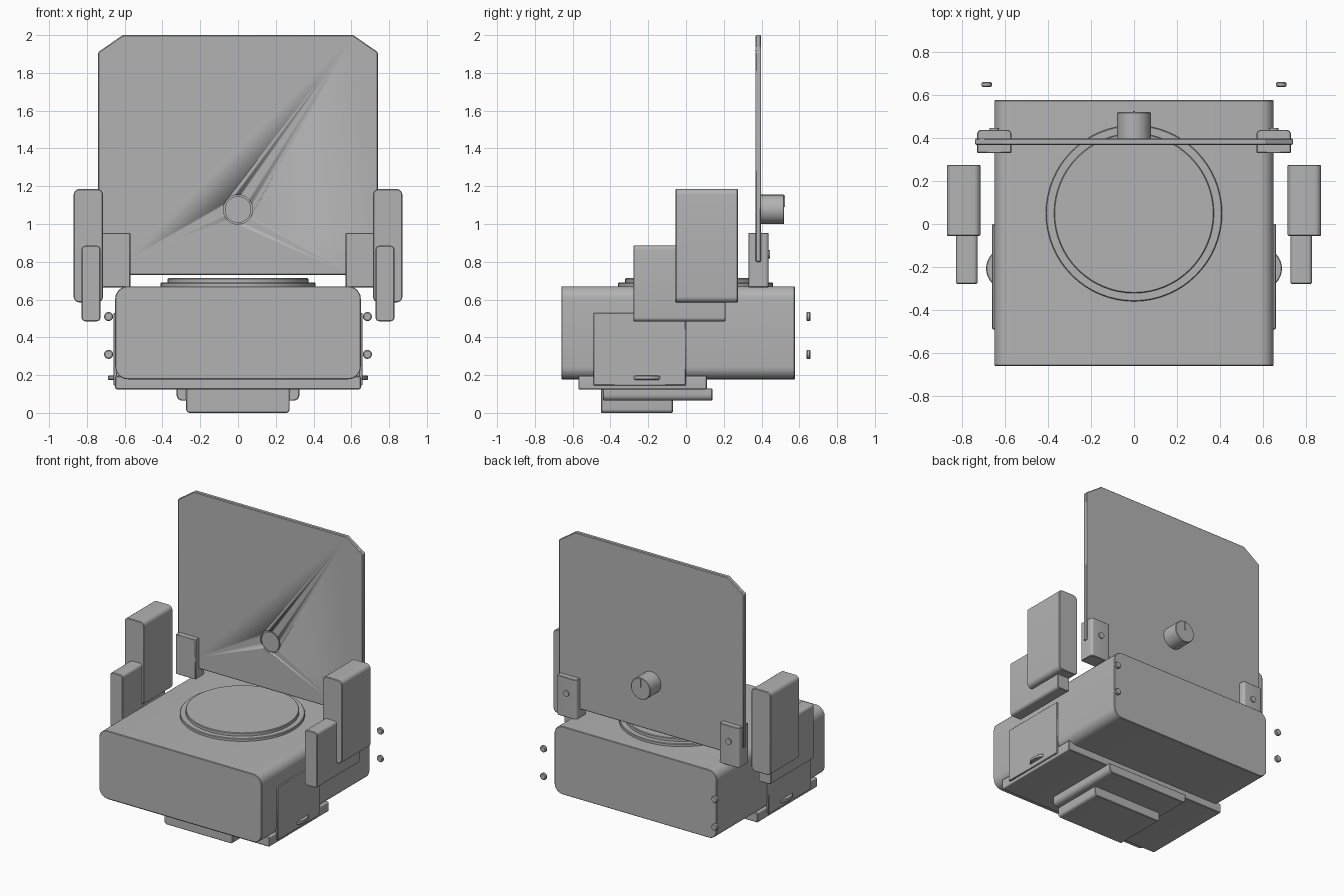
import bpy, bmesh, math

cube = bpy.data.objects.get("Cube")
if cube:
    bpy.data.objects.remove(cube, do_unlink=True)

grey = bpy.data.materials.new("plain_grey")
grey.use_nodes = True
colour = (0.45, 0.45, 0.45, 1)
grey.diffuse_color = colour
grey.node_tree.nodes["Principled BSDF"].inputs["Base Color"].default_value = colour


def rounded(u0, u1, v0, v1, low=0.0, high=None, steps=6):
    """Rectangle outline with rounded low-v and high-v corners."""
    high = low if high is None else high
    corners = [(u1, v1, -1, -1, high, 0), (u0, v1, 1, -1, high, 1),
               (u0, v0, 1, 1, low, 2), (u1, v0, -1, 1, low, 3)]
    pts = []
    for u, v, su, sv, r, quarter in corners:
        if r == 0:
            pts.append((u, v))
            continue
        for i in range(steps + 1):
            a = (quarter + i / steps) * math.pi / 2
            pts.append((u + su * r + r * math.cos(a), v + sv * r + r * math.sin(a)))
    return pts


def circle(u, v, r, n=48):
    return [(u + r * math.cos(2 * math.pi * i / n), v + r * math.sin(2 * math.pi * i / n))
            for i in range(n)]


def prism(name, outline, axis, start, end, bevel=0.004, mirror=False):
    """Extrude an outline along an axis, optionally mirrored in x."""
    place = {"x": lambda u, v, w: (w, u, v),
             "y": lambda u, v, w: (u, w, v),
             "z": lambda u, v, w: (u, v, w)}[axis]
    bm = bmesh.new()
    a = [bm.verts.new(place(u, v, start)) for u, v in outline]
    b = [bm.verts.new(place(u, v, end)) for u, v in outline]
    bm.faces.new(a)
    bm.faces.new(b[::-1])
    for i in range(len(a)):
        j = (i + 1) % len(a)
        bm.faces.new((a[j], a[i], b[i], b[j]))
    bmesh.ops.recalc_face_normals(bm, faces=bm.faces[:])
    mesh = bpy.data.meshes.new(name)
    bm.to_mesh(mesh)
    bm.free()
    mesh.materials.append(grey)
    obj = bpy.data.objects.new(name, mesh)
    bpy.context.collection.objects.link(obj)
    bpy.ops.object.select_all(action="DESELECT")
    obj.select_set(True)
    bpy.context.view_layer.objects.active = obj
    bpy.ops.object.shade_smooth_by_angle(angle=math.radians(30))
    if bevel:
        mod = obj.modifiers.new("edge_bevel", "BEVEL")
        mod.width = bevel
        mod.segments = 1
        mod.limit_method = "ANGLE"
        mod.angle_limit = math.radians(40)
    if mirror:
        obj.modifiers.new("mirror", "MIRROR")
    return obj


# Main body with a round plate on top
prism("body", rounded(-0.65, 0.65, 0.178, 0.67, 0.065), "y", -0.66, 0.577)
prism("lower_disc", circle(0, 0.05, 0.41, 64), "z", 0.66, 0.69)
prism("upper_disc", circle(0, 0.05, 0.372, 64), "z", 0.68, 0.713)

# Stepped underside
prism("tray", rounded(-0.65, 0.65, 0.125, 0.195, 0.008), "y", -0.57, 0.11)
prism("middle_step", rounded(-0.325, 0.325, 0.065, 0.13, 0.03, 0), "y", -0.44, 0.14)
prism("bottom_step", rounded(-0.275, 0.273, 0, 0.13, 0.02, 0), "y", -0.45, -0.07)

# Back panel with cut corners, notched where the brackets hold it
half = [(0.6, 0.73), (0.6, 0.8), (0.74, 0.8), (0.74, 1.91), (0.61, 2.0)]
panel = prism("back_panel", half + [(-x, z) for x, z in half[::-1]],
              "y", 0.368, 0.398, bevel=0.005)

# Shallow round recess in the panel front
cutter = prism("recess_cutter", circle(0, 1.077, 0.078), "y", 0.34, 0.38, bevel=0)
cutter.hide_render = True
cut = panel.modifiers.new("recess", "BOOLEAN")
cut.operation = "DIFFERENCE"
cut.object = cutter
cut.solver = "EXACT"
bpy.context.view_layer.objects.active = panel
for mod in [m.name for m in panel.modifiers]:
    bpy.ops.object.modifier_apply(modifier=mod)
bpy.data.objects.remove(cutter, do_unlink=True)
prism("recess_button", circle(0, 1.077, 0.07), "y", 0.37, 0.39, bevel=0)

# Knob on the panel back, with a pointer mark
prism("knob", circle(0, 1.077, 0.078), "y", 0.39, 0.52)
prism("knob_pointer", rounded(-0.005, 0.005, 1.09, 1.15), "y", 0.515, 0.525, bevel=0)

# Brackets holding the panel, with bolts behind
prism("bracket", rounded(0.57, 0.73, 0.33, 0.438, 0, 0.02), "z", 0.665, 0.953, mirror=True)
prism("bracket_bolt", circle(0.65, 0.84, 0.022, 20), "y", 0.43, 0.446, bevel=0, mirror=True)

# Side arms
prism("large_arm", rounded(0.715, 0.87, 0.585, 1.185, 0.03), "y", -0.055, 0.275, mirror=True)
prism("small_arm", rounded(0.728, 0.828, 0.485, 0.885, 0.02), "y", -0.278, 0.21, mirror=True)

# Side plates with half-round tabs
prism("side_plate", rounded(-0.49, 0, 0.145, 0.53), "x", 0.64, 0.66, mirror=True)
prism("side_tab", circle(0.59, -0.207, 0.098), "z", 0.175, 0.198, mirror=True)

# Loose screws behind the body
for place, z in (("upper", 0.51), ("lower", 0.31)):
    prism(place + "_screw", circle(0.685, z, 0.024, 20), "y", 0.637, 0.66,
          bevel=0.005, mirror=True)
